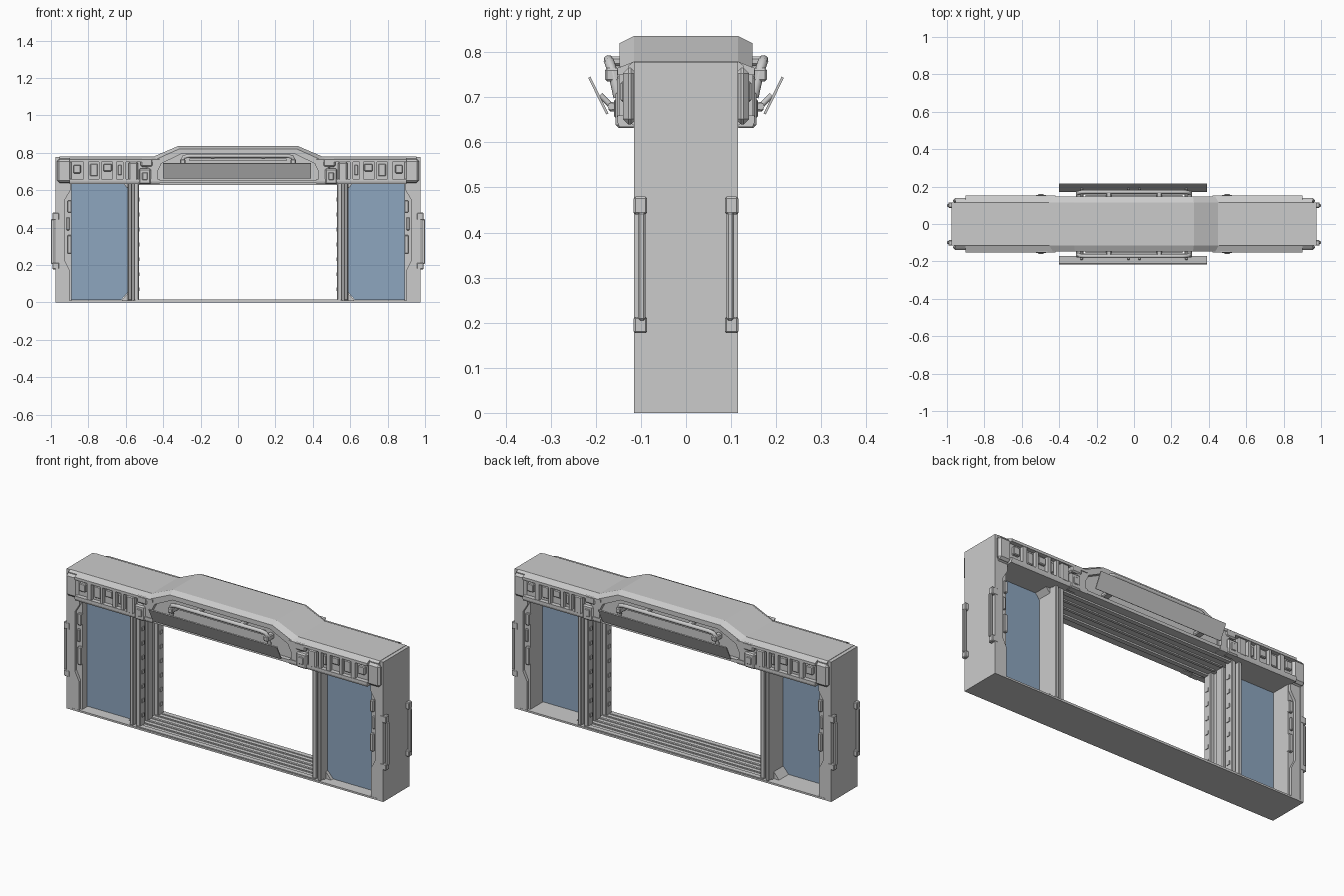
import bpy, bmesh
from mathutils import Vector


def finish(name, bm, mirror="", bevel=0.0, mat=None):
    """Turn a bmesh into an object, mirrored about the world axes."""
    bmesh.ops.recalc_face_normals(bm, faces=bm.faces)
    me = bpy.data.meshes.new(name)
    bm.to_mesh(me)
    bm.free()
    ob = bpy.data.objects.new(name, me)
    bpy.context.collection.objects.link(ob)
    if bevel:
        b = ob.modifiers.new("bevel", "BEVEL")
        b.width, b.segments = bevel, 1
    if mirror:
        m = ob.modifiers.new("mirror", "MIRROR")
        m.use_axis = [a in mirror for a in "xyz"]
        m.use_mirror_merge = False
    if mat:
        me.materials.append(mat)
    return ob


def boxes(name, spans, mirror="xy", bevel=0.0, mat=None):
    """Boxes given as (x0, x1, y0, y1, z0, z1)."""
    bm = bmesh.new()
    for x0, x1, y0, y1, z0, z1 in spans:
        vs = bmesh.ops.create_cube(bm, size=1)["verts"]
        for v in vs:
            v.co = Vector(((x0 + x1) / 2 + v.co.x * (x1 - x0),
                           (y0 + y1) / 2 + v.co.y * (y1 - y0),
                           (z0 + z1) / 2 + v.co.z * (z1 - z0)))
    return finish(name, bm, mirror, bevel, mat)


def prism(name, pts, axis, a, b, mirror="", bevel=0.0, mat=None):
    """Extrude a 2D profile along x or y from a to b."""
    bm = bmesh.new()
    put = (lambda p, t: (t, p[0], p[1])) if axis == "x" else (lambda p, t: (p[0], t, p[1]))
    f = bm.faces.new([bm.verts.new(put(p, a)) for p in pts])
    r = bmesh.ops.extrude_face_region(bm, geom=[f])
    d = Vector((b - a, 0, 0)) if axis == "x" else Vector((0, b - a, 0))
    bmesh.ops.translate(bm, vec=d, verts=[g for g in r["geom"] if isinstance(g, bmesh.types.BMVert)])
    return finish(name, bm, mirror, bevel, mat)


def pipe(name, paths, radius, mirror="xy"):
    cu = bpy.data.curves.new(name, "CURVE")
    cu.dimensions = "3D"
    cu.bevel_depth, cu.bevel_resolution, cu.use_fill_caps = radius, 2, True
    for pts in paths:
        sp = cu.splines.new("POLY")
        sp.points.add(len(pts) - 1)
        for p, co in zip(sp.points, pts):
            p.co = (*co, 1)
    ob = bpy.data.objects.new(name, cu)
    bpy.context.collection.objects.link(ob)
    m = ob.modifiers.new("mirror", "MIRROR")
    m.use_axis = [a in mirror for a in "xyz"]
    m.use_mirror_merge = False
    return ob


glass = bpy.data.materials.new("blue_glass")
glass.diffuse_color = (0.27, 0.38, 0.52, 1)

# Sill with sliding tracks
boxes("sill_plate", [(-0.975, 0.975, -0.115, 0.115, 0, 0.01)], "")
boxes("sill_tracks", [(-0.55, 0.55, -0.112, -0.085, 0.008, 0.015),
                      (-0.55, 0.55, -0.06, -0.05, 0.008, 0.014),
                      (-0.55, 0.55, -0.025, -0.012, 0.008, 0.014)], "y")

# Outer columns: full depth end wall, recessed front, stepped trim
boxes("end_wall", [(0.955, 0.975, -0.115, 0.115, 0.01, 0.778)], "x")
boxes("column_core", [(0.89, 0.957, -0.098, 0.098, 0.01, 0.64)], "x")
prism("column_trim", [(0.957, 0.01), (0.957, 0.64), (0.895, 0.64), (0.895, 0.6), (0.925, 0.55),
                      (0.925, 0.22), (0.9, 0.17), (0.9, 0.01)], "y", -0.114, -0.09, "xy")
boxes("column_clips", [(0.889, 0.912, -0.112, -0.09, 0.48, 0.545),
                       (0.889, 0.912, -0.112, -0.09, 0.26, 0.36),
                       (0.9, 0.918, -0.108, -0.09, 0.385, 0.455)], bevel=0.004)

# Side handles
boxes("handle_mounts", [(0.955, 0.993, -0.116, -0.086, 0.44, 0.48),
                        (0.955, 0.993, -0.116, -0.086, 0.177, 0.213)], bevel=0.004)
boxes("handle_bar", [(0.981, 1.0, -0.106, -0.09, 0.205, 0.445)], bevel=0.004)

# Side windows
prism("window_glass", [(0.892, 0.012), (0.892, 0.645), (0.62, 0.645), (0.588, 0.605),
                       (0.588, 0.055), (0.625, 0.012)], "y", -0.055, -0.01, "x", mat=glass)
for name, z0, z1 in (("window_corner_low", 0.01, 0.055), ("window_corner_high", 0.645, 0.605)):
    prism(name, [(0.585, z0), (0.622, z0), (0.585, z1)], "y", -0.07, 0.07, "x")

# Inner door jambs: web, outer rails and a row of studs
boxes("jamb_web", [(0.555, 0.59, -0.085, 0.085, 0.01, 0.64)], "x")
boxes("jamb_rails", [(0.568, 0.588, -0.113, -0.08, 0.01, 0.64),
                     (0.53, 0.557, -0.105, -0.055, 0.01, 0.64),
                     (0.54, 0.557, -0.025, 0.025, 0.01, 0.64)], bevel=0.004)
boxes("jamb_studs", [(0.526, 0.532, -0.09, -0.07, 0.06 + 0.08 * i, 0.08 + 0.08 * i)
                     for i in range(7)])

# Header wings above the windows
prism("header_core", [(-0.115, 0.78), (-0.128, 0.77), (-0.128, 0.645), (-0.115, 0.637),
                      (0.115, 0.637), (0.128, 0.645), (0.128, 0.77), (0.115, 0.78)],
      "x", 0.42, 0.955, "x")
prism("header_top_lip", [(-0.113, 0.78), (-0.152, 0.765), (-0.152, 0.75), (-0.12, 0.75)],
      "x", 0.42, 0.9, "xy")
prism("header_bottom_lip", [(-0.115, 0.634), (-0.148, 0.634), (-0.152, 0.645), (-0.152, 0.66), (-0.12, 0.66)],
      "x", 0.42, 0.9, "xy")
prism("header_end_cap", [(0.89, -0.152), (0.93, -0.145), (0.972, -0.116), (0.89, -0.116)],
      "x", 0, 1).name = "temporary_cap"
bpy.data.objects.remove(bpy.data.objects["temporary_cap"])
boxes("header_end_cap", [(0.89, 0.968, -0.14, -0.11, 0.64, 0.765)], bevel=0.012)
boxes("header_dividers", [(x, x + w, -0.149, -0.12, 0.655, 0.755)
                          for x, w in ((0.6, 0.015), (0.65, 0.02), (0.73, 0.014), (0.8, 0.025))])
boxes("header_modules", [(0.675, 0.72, -0.142, -0.12, 0.7, 0.74),
                         (0.75, 0.79, -0.138, -0.12, 0.675, 0.74),
                         (0.84, 0.88, -0.145, -0.12, 0.69, 0.735),
                         (0.622, 0.642, -0.14, -0.12, 0.68, 0.735)], bevel=0.004)

# Clamp blocks between wings and centre arch
boxes("clamp_blocks", [(0.465, 0.53, -0.156, -0.11, 0.632, 0.715),
                       (0.535, 0.585, -0.153, -0.11, 0.65, 0.75),
                       (0.455, 0.52, -0.153, -0.11, 0.725, 0.768)], bevel=0.007)
boxes("clamp_latches", [(0.483, 0.512, -0.16, -0.15, 0.655, 0.695)], bevel=0.003)

# Raised centre arch: chamfered rings, then a recessed face on both sides
outer = [(-0.5, 0.637), (-0.5, 0.775), (-0.45, 0.78), (-0.32, 0.836),
         (0.32, 0.836), (0.45, 0.78), (0.5, 0.775), (0.5, 0.637)]
middle = [(-0.48, 0.637), (-0.48, 0.755), (-0.44, 0.764), (-0.315, 0.82),
          (0.315, 0.82), (0.44, 0.764), (0.48, 0.755), (0.48, 0.637)]
inner = [(-0.43, 0.655), (-0.43, 0.7), (-0.41, 0.742), (-0.3, 0.795),
         (0.3, 0.795), (0.41, 0.742), (0.43, 0.7), (0.43, 0.655)]
rings = [(inner, -0.125), (inner, -0.148), (middle, -0.148), (outer, -0.115)]
rings += [(p, -y) for p, y in reversed(rings)]
bm = bmesh.new()
loops = [[bm.verts.new((x, y, z)) for x, z in p] for p, y in rings]
for a, b in zip(loops, loops[1:]):
    for i in range(8):
        j = (i + 1) % 8
        bm.faces.new((a[i], a[j], b[j], b[i]))
bm.faces.new(loops[0])
bm.faces.new(loops[-1])
finish("centre_arch", bm)
boxes("door_guides", [(-0.53, 0.53, -0.1, -0.075, 0.628, 0.64),
                      (-0.53, 0.53, -0.035, -0.02, 0.63, 0.64)], "y")

# Tilted display panels and their supports
prism("display_panel", [(-0.172, 0.664), (-0.177, 0.662), (-0.217, 0.743), (-0.212, 0.746)],
      "x", -0.4, 0.39, "y")
boxes("panel_hinges", [(0.27, 0.31, -0.172, -0.12, 0.668, 0.69)], bevel=0.005)
pipe("panel_hinge_rod", [[(-0.31, -0.166, 0.68), (0.31, -0.166, 0.68)]], 0.008, "y")
pipe("panel_struts", [[(0.28, -0.165, 0.68), (0.28, -0.19, 0.705)],
                      [(0.03, -0.165, 0.68), (0.03, -0.19, 0.705)]], 0.006)

# Curved conduit above each panel
pipe("conduit", [[(-0.3, -0.15, 0.7), (-0.3, -0.162, 0.755), (-0.288, -0.17, 0.778), (-0.26, -0.172, 0.783),
                  (0.26, -0.172, 0.783), (0.288, -0.17, 0.778), (0.3, -0.162, 0.755), (0.3, -0.15, 0.7)]],
     0.011, "y")
boxes("conduit_brackets", [(0.28, 0.31, -0.18, -0.12, 0.735, 0.765),
                           (0.12, 0.15, -0.176, -0.12, 0.77, 0.79)], bevel=0.005)
boxes("conduit_tray", [(-0.26, 0.26, -0.155, -0.12, 0.755, 0.768)], "y")
